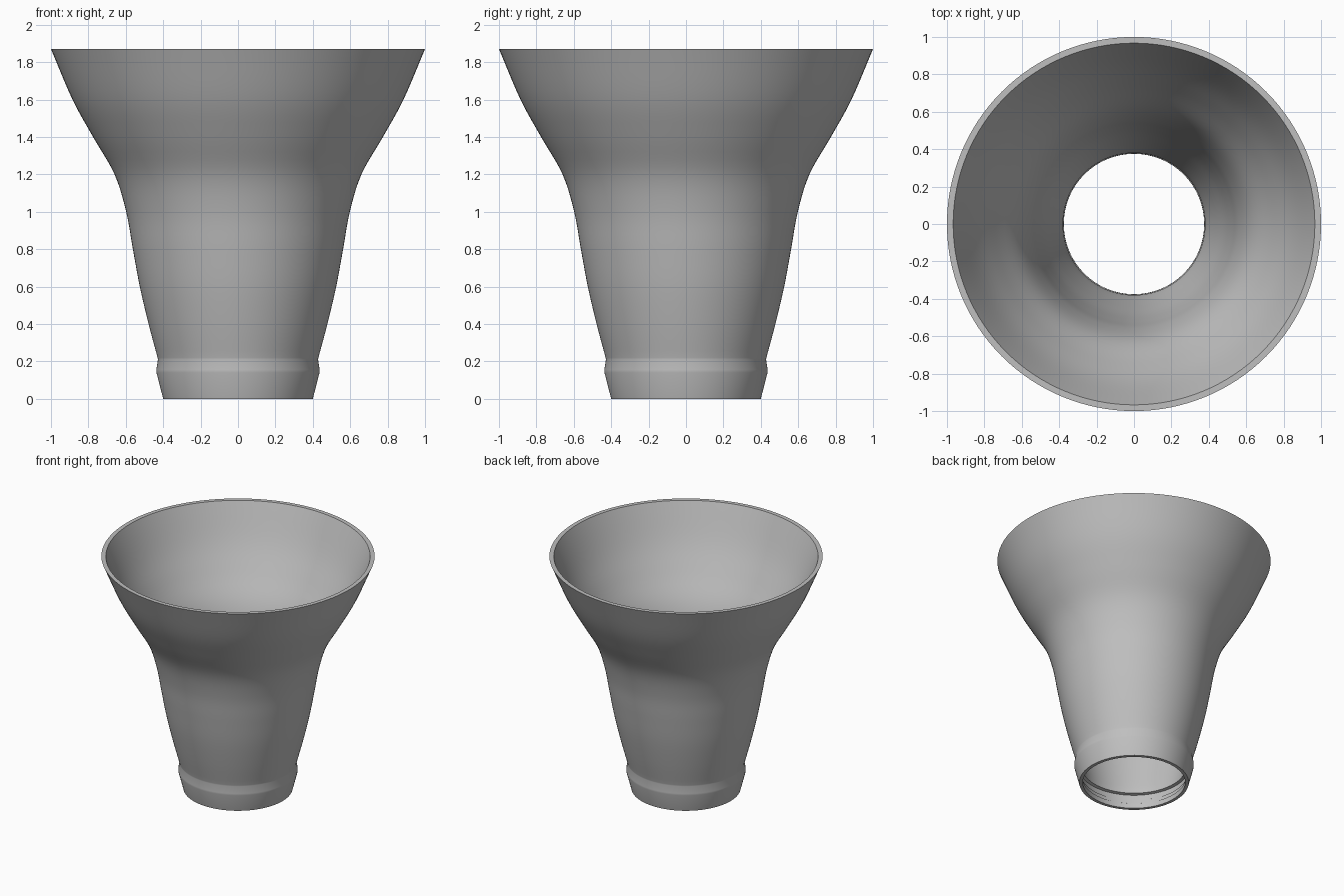
import bpy, bmesh, math
from mathutils import Vector

cube = bpy.data.objects.get("Cube")
if cube:
    bpy.data.objects.remove(cube)


def smooth_curve(points, steps=5):
    """Catmull-Rom curve through (radius, height) points."""
    p = [Vector(q) for q in points]
    p = [2 * p[0] - p[1]] + p + [2 * p[-1] - p[-2]]
    out = []
    for a, b, c, d in zip(p, p[1:], p[2:], p[3:]):
        for i in range(steps):
            t = i / steps
            out.append(0.5 * (2 * b + (c - a) * t + (2 * a - 5 * b + 4 * c - d) * t**2
                              + (3 * b - a - 3 * c + d) * t**3))
    return out + [p[-2]]


def lathe(name, profile, material, segments=128):
    """Revolve a closed (radius, height) outline about z."""
    bm = bmesh.new()
    verts = [bm.verts.new((r, 0, z)) for r, z in profile]
    edges = [bm.edges.new((a, b)) for a, b in zip(verts, verts[1:] + verts[:1])]
    bmesh.ops.spin(bm, geom=verts + edges, cent=(0, 0, 0), axis=(0, 0, 1),
                   angle=math.tau, steps=segments, use_duplicate=False)
    bmesh.ops.remove_doubles(bm, verts=bm.verts, dist=0.0001)
    bmesh.ops.recalc_face_normals(bm, faces=bm.faces)
    mesh = bpy.data.meshes.new(name)
    bm.to_mesh(mesh)
    bm.free()
    mesh.materials.append(material)
    obj = bpy.data.objects.new(name, mesh)
    bpy.context.collection.objects.link(obj)
    bpy.ops.object.select_all(action='DESELECT')
    obj.select_set(True)
    bpy.context.view_layer.objects.active = obj
    bpy.ops.object.shade_smooth_by_angle(angle=math.radians(30))
    return obj


grey = bpy.data.materials.new("light grey")
grey.use_nodes = True
colour = (0.52, 0.52, 0.52, 1)
grey.diffuse_color = colour
grey.node_tree.nodes["Principled BSDF"].inputs["Base Color"].default_value = colour

# Outer wall: tapered foot, small raised band, then the flared bell
foot = [(0.40, 0), (0.436, 0.14), (0.437, 0.155), (0.428, 0.21)]
bell = smooth_curve([(0.43, 0.22), (0.478, 0.4), (0.525, 0.6), (0.562, 0.8), (0.598, 1.0),
                     (0.66, 1.2), (0.775, 1.4), (0.885, 1.6), (1.0, 1.87)])

# Inner wall: parallel to the bell, ending in a ledge above the stepped socket
lining = smooth_curve([(0.967, 1.87), (0.851, 1.6), (0.741, 1.4), (0.624, 1.2), (0.56, 1.0),
                       (0.524, 0.8), (0.487, 0.6), (0.44, 0.4), (0.392, 0.2), (0.38, 0.13)])
socket = [(0.403, 0.125), (0.396, 0.08), (0.388, 0.075), (0.384, 0.045), (0.376, 0.04), (0.375, 0)]

lathe("flared_cup", foot + bell + lining + socket, grey)
